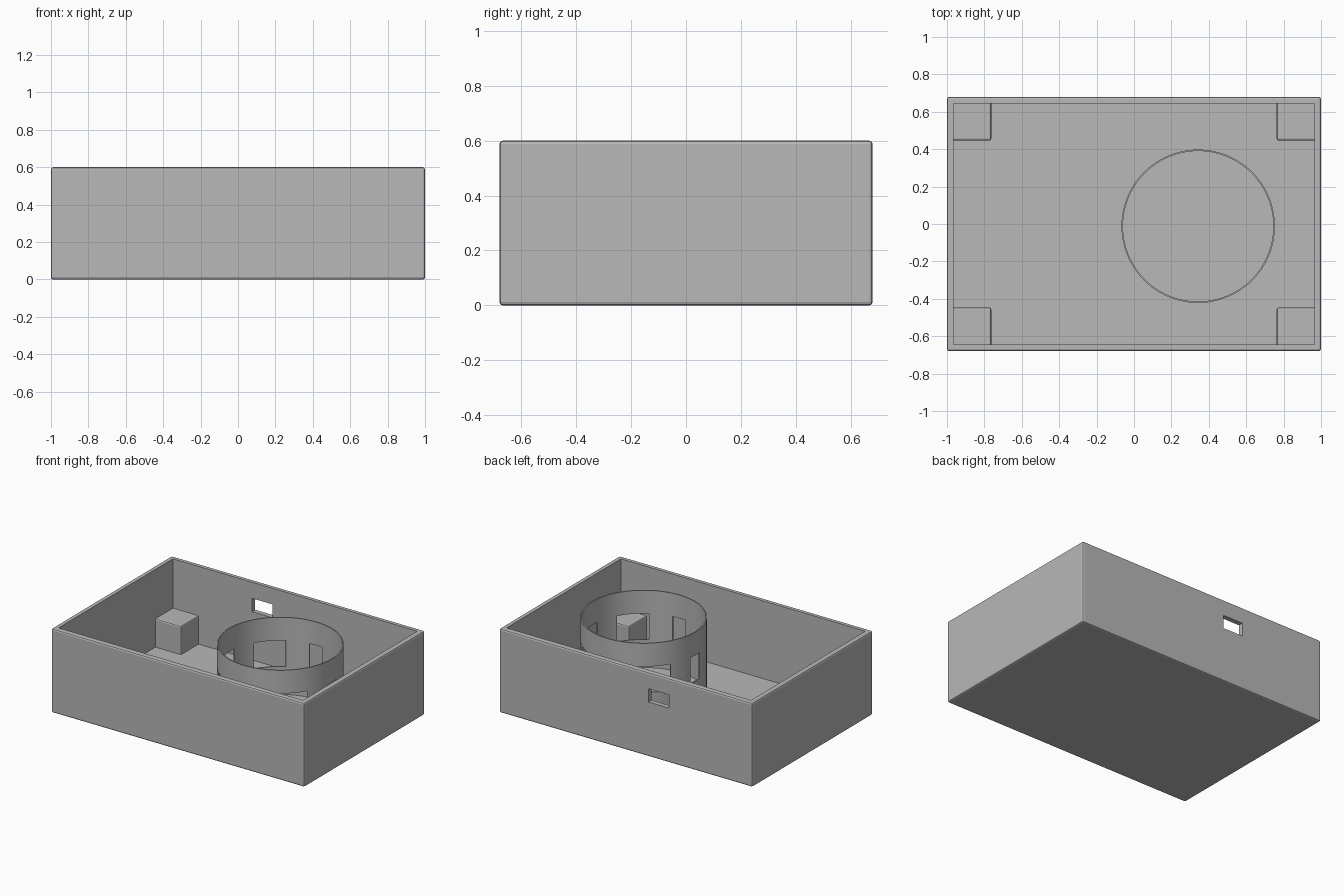
import bpy
import bmesh
from math import radians
from mathutils import Matrix, Vector

if "Cube" in bpy.data.objects:
    bpy.data.objects.remove(bpy.data.objects["Cube"])

grey = bpy.data.materials.new("plain_grey")
grey.use_nodes = True
grey.diffuse_color = (0.48, 0.48, 0.48, 1)
grey.node_tree.nodes["Principled BSDF"].inputs["Base Color"].default_value = (0.48, 0.48, 0.48, 1)

HALF_X, HALF_Y, HEIGHT = 1.0, 0.68, 0.6
WALL, FLOOR = 0.035, 0.045
HUB = Vector((0.343, -0.012, 0))


def finish(name, bm):
    mesh = bpy.data.meshes.new(name)
    bmesh.ops.recalc_face_normals(bm, faces=bm.faces)
    bm.to_mesh(mesh)
    bm.free()
    mesh.materials.append(grey)
    obj = bpy.data.objects.new(name, mesh)
    bpy.context.collection.objects.link(obj)
    return obj


def box(name, low, high, turn=0, pivot=Vector()):
    """Box between two corners, optionally turned about a vertical pivot."""
    low, high = Vector(low), Vector(high)
    bm = bmesh.new()
    bmesh.ops.create_cube(bm, size=1)
    bmesh.ops.scale(bm, vec=high - low, verts=bm.verts)
    bmesh.ops.translate(bm, vec=(low + high) / 2, verts=bm.verts)
    bmesh.ops.rotate(bm, cent=pivot, matrix=Matrix.Rotation(radians(turn), 3, 'Z'), verts=bm.verts)
    return finish(name, bm)


def prism(name, radius, bottom, top, sides, turn=0):
    """Upright solid prism around the hub centre."""
    bm = bmesh.new()
    bmesh.ops.create_cone(bm, cap_ends=True, segments=sides, radius1=radius,
                          radius2=radius, depth=top - bottom)
    bmesh.ops.rotate(bm, matrix=Matrix.Rotation(radians(turn), 3, 'Z'), verts=bm.verts)
    bmesh.ops.translate(bm, vec=HUB + Vector((0, 0, (top + bottom) / 2)), verts=bm.verts)
    return finish(name, bm)


def apply_all(obj):
    bpy.ops.object.select_all(action='DESELECT')
    bpy.context.view_layer.objects.active = obj
    obj.select_set(True)
    for mod in list(obj.modifiers):
        bpy.ops.object.modifier_apply(modifier=mod.name)


def bevel(obj, width):
    mod = obj.modifiers.new("edge_bevel", 'BEVEL')
    mod.width = width
    mod.segments = 2
    apply_all(obj)


def cut(obj, cutter):
    cutter.hide_render = True
    mod = obj.modifiers.new("cut", 'BOOLEAN')
    mod.operation = 'DIFFERENCE'
    mod.solver = 'EXACT'
    mod.object = cutter
    apply_all(obj)
    bpy.data.objects.remove(cutter)


# Open tray with softened outer edges and a small port in the back wall
tray = box("tray", (-HALF_X, -HALF_Y, 0), (HALF_X, HALF_Y, HEIGHT))
bevel(tray, 0.012)
cut(tray, box("tray_hollow", (WALL - HALF_X, WALL - HALF_Y, FLOOR),
              (HALF_X - WALL, HALF_Y - WALL, HEIGHT + 1)))
cut(tray, box("port_cutter", (-0.34, HALF_Y - 0.1, 0.39), (-0.18, HALF_Y + 0.1, 0.485)))

# Corner posts
for side_x, x_name in ((-1, "right"), (1, "left")):
    for side_y, y_name in ((-1, "front"), (1, "back")):
        xs = sorted((side_x * 0.763, side_x * (HALF_X - WALL + 0.015)))
        ys = sorted((side_y * 0.447, side_y * (HALF_Y - WALL + 0.015)))
        post = box(f"{y_name}_{x_name}_post", (xs[0], ys[0], FLOOR - 0.02), (xs[1], ys[1], 0.248))
        bevel(post, 0.01)

# Thin round holder with narrow and wide windows
ring = prism("round_holder", 0.41, FLOOR - 0.01, HEIGHT - 0.004, 96)
cut(ring, prism("holder_bore", 0.402, FLOOR - 0.1, HEIGHT + 0.1, 96))
for turn, width in ((0, 0.1), (90, 0.1), (45, 0.21), (135, 0.21)):
    low = HUB + Vector((-0.6, -width / 2, 0.245))
    high = HUB + Vector((0.6, width / 2, 0.43))
    cut(ring, box("window_cutter", low, high, turn, HUB))
bpy.ops.object.select_all(action='DESELECT')
bpy.context.view_layer.objects.active = ring
ring.select_set(True)
bpy.ops.object.shade_smooth_by_angle(angle=radians(30))

# Shallow eight-sided base plate and round centre pad
prism("octagon_plate", 0.295, FLOOR - 0.01, FLOOR + 0.008, 8, 22.5)
prism("centre_pad", 0.054, FLOOR, FLOOR + 0.014, 32)
